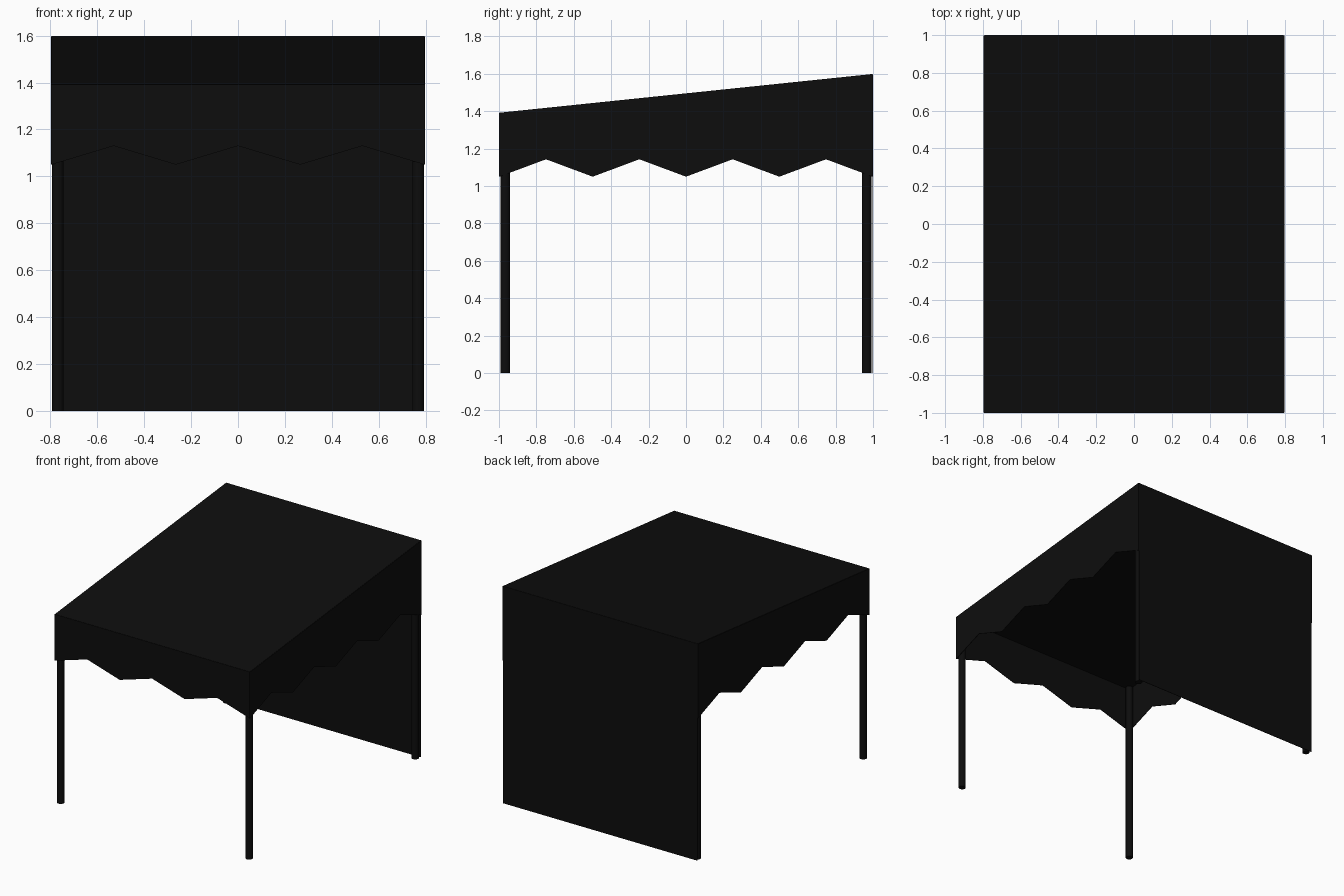
import bpy
import bmesh

if "Cube" in bpy.data.objects:
    bpy.data.objects.remove(bpy.data.objects["Cube"])

HX, HY = 0.795, 0.998          # half width and half depth
Z_FRONT, Z_BACK = 1.39, 1.597  # roof edge heights
Z_LOW = 1.05                   # lowest points of the valance

black = bpy.data.materials.new("black_fabric")
black.diffuse_color = (0.004, 0.004, 0.004, 1)
black.use_nodes = True
black.node_tree.nodes["Principled BSDF"].inputs["Base Color"].default_value = black.diffuse_color


def roof_z(y):
    return Z_FRONT + (Z_BACK - Z_FRONT) * (y + HY) / (2 * HY)


def sheet(name, quads):
    """Thin cloth made of quads or triangles."""
    bm = bmesh.new()
    for q in quads:
        bm.faces.new([bm.verts.new(p) for p in q])
    bmesh.ops.remove_doubles(bm, verts=bm.verts, dist=1e-5)
    bmesh.ops.recalc_face_normals(bm, faces=bm.faces)
    me = bpy.data.meshes.new(name)
    bm.to_mesh(me)
    bm.free()
    ob = bpy.data.objects.new(name, me)
    bpy.context.collection.objects.link(ob)
    me.materials.append(black)
    mod = ob.modifiers.new("thickness", 'SOLIDIFY')
    mod.thickness = 0.004
    mod.offset = 0
    return ob


def valance(name, a, b, waves, peak):
    """Hanging strip from a to b (x, y) with a zigzag lower edge."""
    n = waves * 2
    cols = []
    for i in range(n + 1):
        t = i / n
        x, y = a[0] + (b[0] - a[0]) * t, a[1] + (b[1] - a[1]) * t
        cols.append(((x, y, roof_z(y)), (x, y, peak if i % 2 else Z_LOW)))
    return sheet(name, [(p[0], q[0], q[1], p[1]) for p, q in zip(cols, cols[1:])])


# Sloping roof
sheet("roof", [[(-HX, -HY, Z_FRONT), (HX, -HY, Z_FRONT),
                (HX, HY, Z_BACK), (-HX, HY, Z_BACK)]])

# Back wall down to the floor
W = HX - 0.003
sheet("back_wall", [[(-W, HY, 0), (W, HY, 0), (W, HY, Z_BACK), (-W, HY, Z_BACK)]])

# Zigzag valances
valance("front_valance", (-HX, -HY), (HX, -HY), 3, 1.13)
for side, s in (("left", -1), ("right", 1)):
    valance(side + "_valance", (s * HX, -HY), (s * HX, HY), 4, 1.143)

# Corner posts
for end, sy in (("front", -1), ("back", 1)):
    for side, sx in (("left", -1), ("right", 1)):
        y = sy * 0.967
        h = roof_z(y) - 0.01
        bpy.ops.mesh.primitive_cylinder_add(vertices=16, radius=0.025, depth=h,
                                            location=(sx * 0.768, y, h / 2))
        post = bpy.context.object
        post.name = f"{end}_{side}_post"
        post.data.materials.append(black)
        bpy.ops.object.shade_smooth_by_angle()
